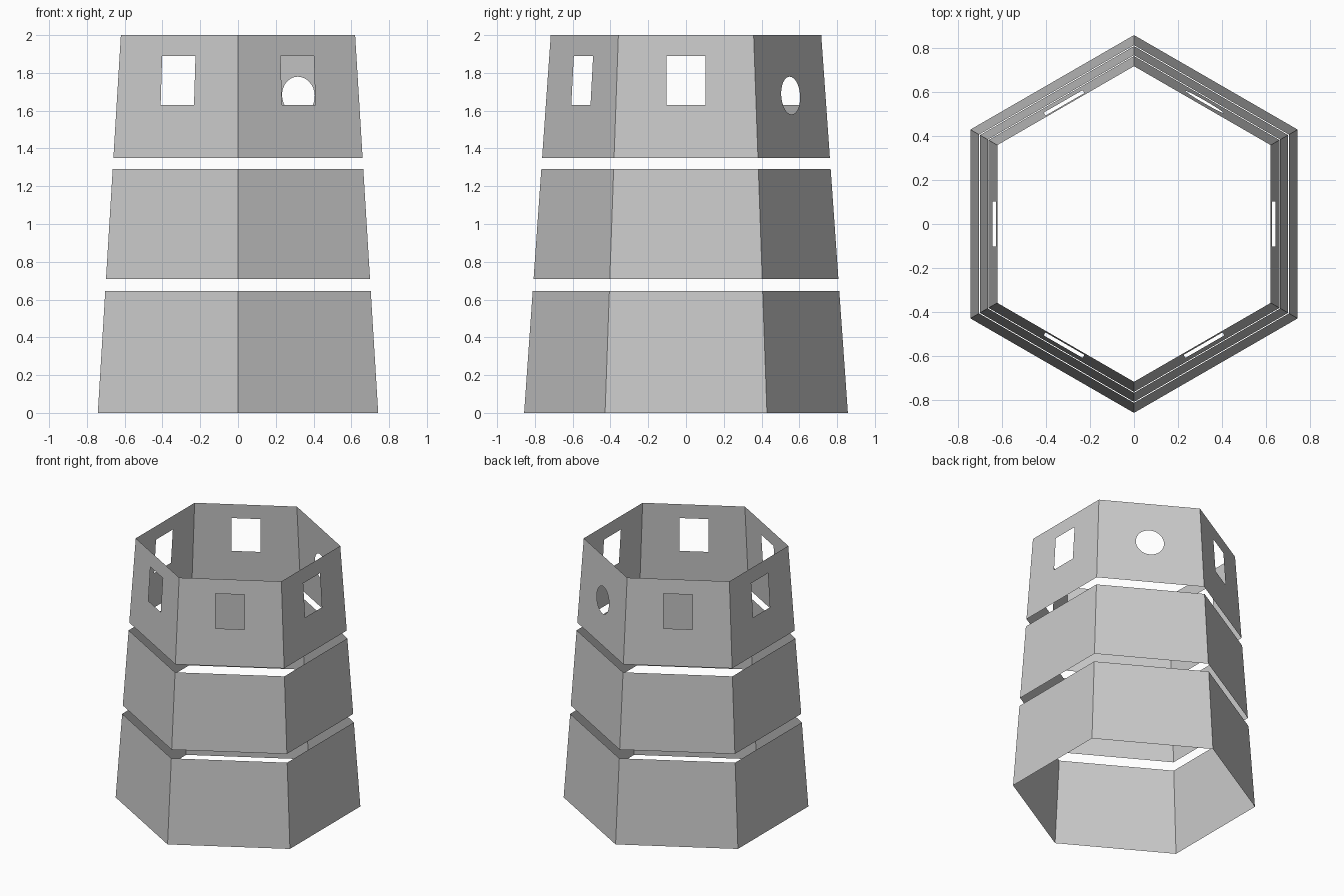
import bpy, bmesh
from math import sin, cos, pi, sqrt
from mathutils import Vector

if "Cube" in bpy.data.objects:
    bpy.data.objects.remove(bpy.data.objects["Cube"])

# Hexagonal tapering tower: corner radius as a function of height
def radius(z):
    return 0.857 - 0.0705 * z

def wall_point(side, u, z):
    """Point on a sloping wall: u runs along the wall, z is height."""
    a = side * pi / 3
    ap = radius(z) * sqrt(3) / 2
    return Vector((ap * cos(a) - u * sin(a), ap * sin(a) + u * cos(a), z))

def add_loop(bm, side, outline):
    vs = [bm.verts.new(wall_point(side, u, z)) for u, z in outline]
    return [bm.edges.new((vs[i], vs[(i + 1) % len(vs)])) for i in range(len(vs))]

def tower_band(name, z0, z1, openings=None):
    bm = bmesh.new()
    for side in range(6):
        b, t = radius(z0) / 2, radius(z1) / 2
        outline = [(-b, z0), (b, z0), (t, z1), (-t, z1)]
        if openings:
            # wall panel filled around its opening
            edges = add_loop(bm, side, outline) + add_loop(bm, side, openings[side])
            bmesh.ops.triangle_fill(bm, use_beauty=True, use_dissolve=False, edges=edges)
        else:
            bm.faces.new([bm.verts.new(wall_point(side, u, z)) for u, z in outline])
    bmesh.ops.remove_doubles(bm, verts=bm.verts[:], dist=1e-4)
    # face outward
    for f in bm.faces:
        f.normal_update()
        c = f.calc_center_median()
        if f.normal.x * c.x + f.normal.y * c.y < 0:
            f.normal_flip()
    me = bpy.data.meshes.new(name)
    bm.to_mesh(me)
    bm.free()
    bpy.context.collection.objects.link(bpy.data.objects.new(name, me))

# Five rectangular windows and one round one on the back right wall
window = [(-0.102, 1.63), (0.102, 1.63), (0.102, 1.89), (-0.102, 1.89)]
porthole = [(0.1 * cos(2 * pi * i / 32), 1.68 + 0.1 * sin(2 * pi * i / 32)) for i in range(32)]

tower_band("lower_band", 0.0, 0.645)
tower_band("middle_band", 0.71, 1.29)
tower_band("upper_band", 1.35, 2.0, [porthole if s == 1 else window for s in range(6)])

# Wall 0 faces +x; turn so the round window sits between +x and +y (side 1 = 60 degrees)
